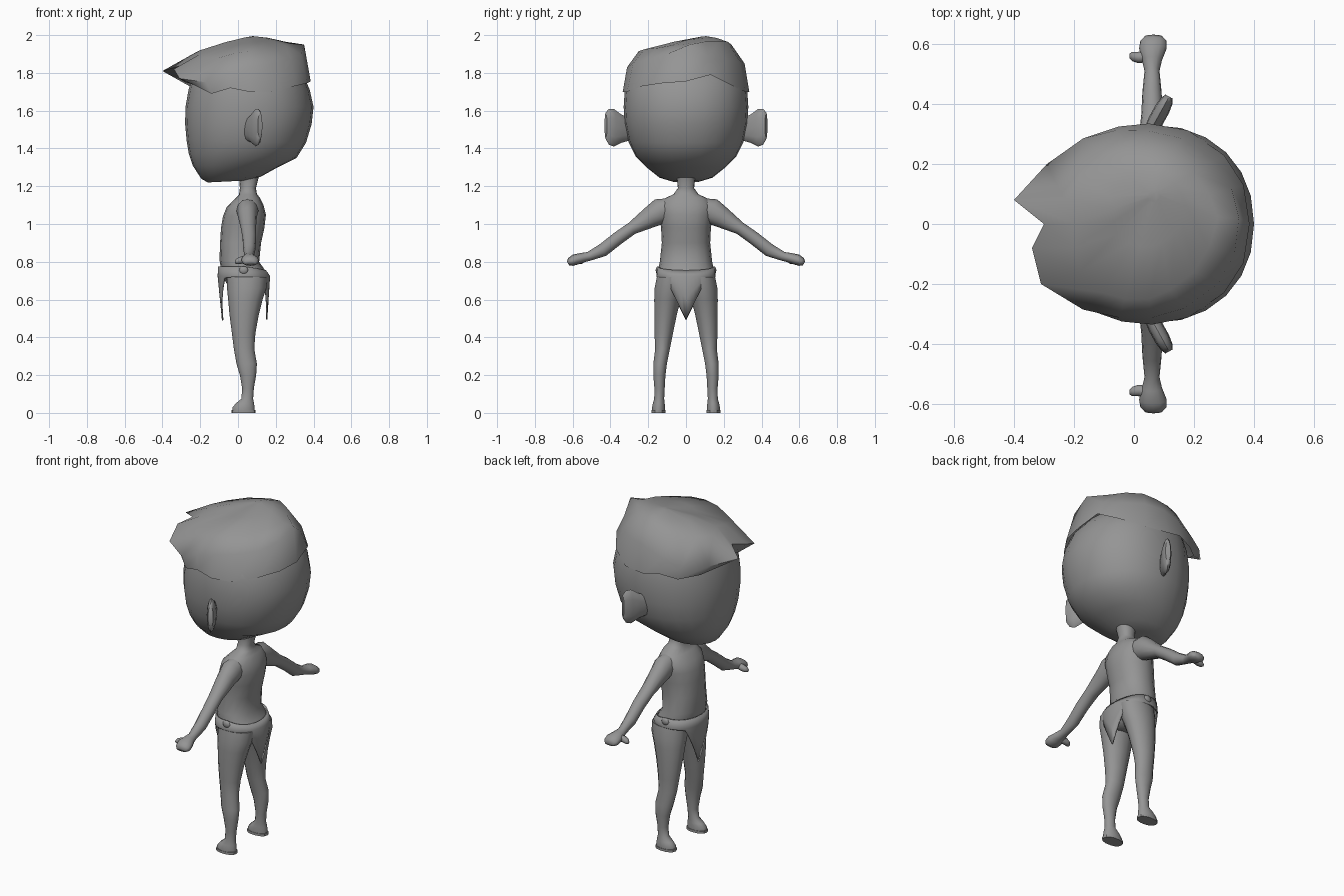
import bpy, bmesh, math
from mathutils import Vector as V

grey = bpy.data.materials.new("plain grey")
grey.diffuse_color = (0.3, 0.3, 0.3, 1)


def finish(name, bm, angle=60, mirror=False):
    bmesh.ops.recalc_face_normals(bm, faces=bm.faces)
    mesh = bpy.data.meshes.new(name)
    bm.to_mesh(mesh)
    bm.free()
    ob = bpy.data.objects.new(name, mesh)
    bpy.context.collection.objects.link(ob)
    mesh.materials.append(grey)
    bpy.ops.object.select_all(action='DESELECT')
    ob.select_set(True)
    bpy.context.view_layer.objects.active = ob
    bpy.ops.object.shade_smooth_by_angle(angle=math.radians(angle))
    if mirror:
        m = ob.modifiers.new("mirror", 'MIRROR')
        m.use_axis = (False, True, False)
    return ob


def skin(rows, caps=(True, True)):
    """Bridge closed rows of points into a surface."""
    bm = bmesh.new()
    rows = [[bm.verts.new(p) for p in row] for row in rows]
    n = len(rows[0])
    for a, b in zip(rows, rows[1:]):
        for i in range(n):
            j = (i + 1) % n
            bm.faces.new((a[i], a[j], b[j], b[i]))
    for row, cap in ((rows[0], caps[0]), (rows[-1], caps[1])):
        if cap:
            bm.faces.new(row)
    return bm


def ring(c, u, v, n, power=2.0):
    pts = []
    for i in range(n):
        a = 2 * math.pi * i / n
        co, si = math.cos(a), math.sin(a)
        e = 2 / power
        pts.append(c + u * math.copysign(abs(co) ** e, co) + v * math.copysign(abs(si) ** e, si))
    return pts


def stack(rings, n, power=2.0):
    """Rows from (front x, front z, back x, back z, centre y, half width)."""
    rows = []
    for x0, z0, x1, z1, cy, hw in rings:
        c = V(((x0 + x1) / 2, cy, (z0 + z1) / 2))
        rows.append(ring(c, V(((x1 - x0) / 2, 0, (z1 - z0) / 2)), V((0, hw, 0)), n, power))
    return rows


# Head: chin to crown
finish("head", skin(stack([
    (-.16, 1.22, .04, 1.23, 0, .07), (-.195, 1.24, .12, 1.25, 0, .14),
    (-.24, 1.31, .21, 1.30, 0, .215), (-.26, 1.37, .31, 1.35, 0, .268),
    (-.272, 1.44, .36, 1.43, 0, .305), (-.28, 1.53, .39, 1.53, 0, .325),
    (-.278, 1.62, .40, 1.62, 0, .33), (-.262, 1.71, .38, 1.71, 0, .324),
    (-.24, 1.78, .35, 1.78, 0, .305), (-.19, 1.85, .29, 1.85, 0, .25),
    (-.08, 1.90, .21, 1.90, 0, .15)], 24, 2.15)))

# Hair: hairline, swept fringe and crown rows, counter-clockwise from the back
hairline = [(.385, 0, 1.755), (.365, .13, 1.79), (.30, .23, 1.74), (.18, .312, 1.70), (.05, .335, 1.70),
            (-.05, .325, 1.72), (-.15, .29, 1.70), (-.24, .21, 1.72), (-.28, .12, 1.76), (-.28, 0, 1.77),
            (-.28, -.10, 1.75), (-.24, -.21, 1.74), (-.14, -.29, 1.69), (-.04, -.325, 1.72),
            (.06, -.335, 1.70), (.18, -.312, 1.70), (.30, -.23, 1.73), (.365, -.13, 1.745)]
fringe = [(.35, .02, 1.95), (.325, .12, 1.88), (.27, .21, 1.86), (.16, .285, 1.86), (.05, .31, 1.85),
          (-.06, .312, 1.81), (-.17, .285, 1.77), (-.29, .20, 1.78), (-.40, .08, 1.81), (-.30, 0, 1.84),
          (-.34, -.08, 1.82), (-.31, -.20, 1.77), (-.17, -.285, 1.75), (-.05, -.312, 1.80),
          (.06, -.312, 1.83), (.17, -.28, 1.85), (.28, -.20, 1.87), (.335, -.10, 1.90)]
crown = [(.28, .02, 1.955), (.25, .10, 1.965), (.20, .17, 1.965), (.12, .22, 1.965), (.05, .24, 1.95),
         (-.03, .25, 1.93), (-.10, .23, 1.92), (-.18, .16, 1.91), (-.23, .08, 1.905), (-.20, 0, 1.92),
         (-.20, -.08, 1.90), (-.18, -.16, 1.88), (-.10, -.23, 1.88), (-.03, -.25, 1.90),
         (.05, -.25, 1.915), (.12, -.22, 1.925), (.20, -.16, 1.93), (.25, -.08, 1.945)]
apex = V((.07, .10, 1.99))
top = [V(p).lerp(apex, .5) + V((0, 0, .008)) for p in crown]
tip = [V(p).lerp(apex, .92) + V((0, 0, .006)) for p in crown]
finish("hair", skin([hairline, fringe, crown, top, tip], (False, True)), 70)

# Ears: flattened pads angled backwards
ear_out = V((.055, .10, 0)).normalized()
ear_flat = V((ear_out.y, -ear_out.x, 0))
ear = []
for d, half, z, t in ((-.03, .06, 1.50, .02), (.015, .075, 1.505, .026), (.06, .10, 1.51, .026),
                      (.09, .095, 1.515, .022), (.108, .07, 1.52, .014)):
    ear.append(ring(V((.065, .33, z)) + ear_out * d, ear_flat * t, V((0, 0, half)), 12))
finish("ear", skin(ear), mirror=True)

# Torso with neck and hips
finish("torso", skin(stack([
    (.0, .62, .12, .62, 0, .06), (-.045, .66, .15, .66, 0, .125), (-.075, .71, .16, .71, 0, .148),
    (-.09, .76, .14, .76, 0, .146), (-.098, .81, .112, .80, 0, .138), (-.095, .90, .122, .90, 0, .128),
    (-.09, .98, .14, .98, 0, .132), (-.08, 1.04, .148, 1.05, 0, .142), (-.06, 1.09, .135, 1.10, 0, .145),
    (-.02, 1.13, .115, 1.14, 0, .115), (.005, 1.155, .10, 1.16, 0, .066),
    (.01, 1.19, .095, 1.19, 0, .043), (.005, 1.25, .11, 1.25, 0, .05)], 16, 2.2)))

# Arms: rings along a slanted path, ending in a fist
arm = []
down = V((0, .5, .86))
for x, y, z, rx, rv in ((.05, .06, 1.085, .05, .06), (.05, .13, 1.07, .058, .07), (.05, .185, 1.038, .05, .058),
                        (.055, .285, .978, .04, .034), (.06, .36, .925, .036, .035), (.06, .44, .862, .032, .035),
                        (.06, .51, .83, .025, .025), (.06, .545, .823, .033, .027), (.063, .585, .812, .046, .03),
                        (.065, .61, .80, .044, .025), (.065, .625, .792, .03, .012)):
    arm.append(ring(V((x, y, z)), V((rx, 0, 0)), down * rv, 12))
finish("arm", skin(arm), mirror=True)

# Thumbs
thumb = [ring(V((x, y, z)), V((0, r, 0)), V((0, 0, r)), 8)
         for x, y, z, r in ((.05, .56, .815, .02), (.015, .555, .808, .019), (-.005, .558, .803, .016), (-.015, .56, .80, .008))]
finish("thumb", skin(thumb), mirror=True)

# Legs with feet
finish("leg", skin(stack([
    (-.03, .012, .088, .012, .145, .036), (-.03, .028, .088, .028, .145, .036),
    (-.012, .05, .085, .05, .144, .032), (.018, .075, .08, .075, .142, .027),
    (.022, .13, .084, .13, .14, .028), (.01, .20, .096, .20, .141, .033),
    (-.008, .26, .10, .26, .137, .037), (-.022, .34, .086, .34, .124, .04),
    (-.032, .42, .092, .42, .118, .05), (-.045, .52, .11, .52, .108, .061),
    (-.052, .60, .13, .60, .098, .072), (-.058, .66, .15, .66, .088, .08),
    (-.06, .72, .155, .72, .08, .076)], 14)), mirror=True)

# Sandal soles
finish("sandal_sole", skin(stack([(-.034, 0, .092, 0, .145, .038), (-.034, .014, .092, .014, .145, .038)], 14, 2.3)),
       30, True)

# Loincloth: waistband with pointed flaps at front and back
count = 48
rows = [[] for _ in range(4)]
for i in range(count):
    a = 2 * math.pi * i / count
    co, si = math.cos(a), math.sin(a)
    y = .156 * si
    front = co < 0
    low = min(.49 + 2.0 * abs(y) + (0 if front else .005), .70 + .02 * abs(si))
    flap = max(0, (.70 - low) / .21)
    rise = .775 if front else .775 - .02 * co
    x = .03 + math.copysign(abs(co) ** .8, co) * (.135 if front else .118)
    x_low = .03 + math.copysign(abs(co) ** .8, co) * (.135 - .02 * flap if front else .135 - .01 * flap)
    x_mid = .03 + math.copysign(abs(co) ** .8, co) * (.138 if front else .14)
    rows[0].append(V((x, y * .97, rise)))
    rows[1].append(V((x_mid, y, .725)))
    rows[2].append(V(((x_mid + x_low) / 2, y, (.725 + low) / 2)))
    rows[3].append(V((x_low, y, low)))
cloth = finish("loincloth", skin(rows, (False, False)))
thick = cloth.modifiers.new("thickness", 'SOLIDIFY')
thick.thickness = .008

# Side knots of the loincloth
bm = bmesh.new()
bmesh.ops.create_uvsphere(bm, u_segments=10, v_segments=6, radius=.018)
for v in bm.verts:
    v.co = V((v.co.x * 1.4 + .03, v.co.y * .7 + .148, v.co.z * 1.2 + .755))
finish("cloth_knot", bm, mirror=True)
